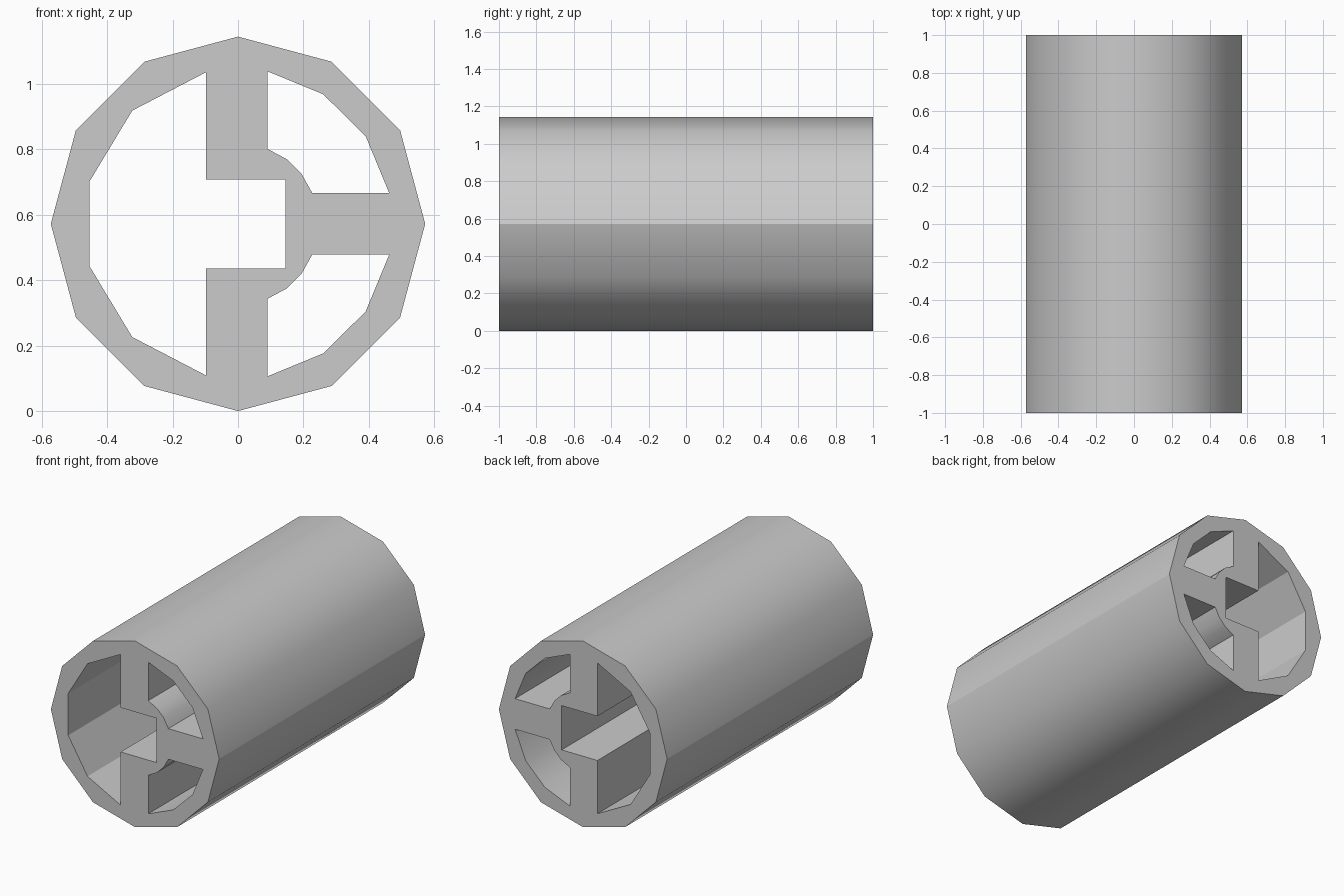
import bpy, bmesh, math

cube = bpy.data.objects.get("Cube")
if cube:
    bpy.data.objects.remove(cube)

R = 0.572        # outer radius, also the height of the axis
HALF = 1.0       # half the length

# Cross-section outlines, measured from the axis
outer = [(R * math.sin(i * math.pi / 6), R * math.cos(i * math.pi / 6)) for i in range(12)]
upper_half = [(-0.454, 0.129), (-0.323, 0.346), (-0.098, 0.463), (-0.098, 0.136), (0.145, 0.136)]
slot = upper_half + [(x, -z) for x, z in reversed(upper_half)]
pocket = [(0.09, 0.466), (0.26, 0.396), (0.39, 0.268), (0.462, 0.094),
          (0.227, 0.094), (0.194, 0.153), (0.15, 0.197), (0.09, 0.229)]
lower_pocket = [(x, -z) for x, z in pocket]

# Filled profile extruded along the length
curve = bpy.data.curves.new("tube_profile", "CURVE")
curve.dimensions = "2D"
curve.fill_mode = "BOTH"
curve.extrude = HALF
for outline in (outer, slot, pocket, lower_pocket):
    spline = curve.splines.new("POLY")
    spline.points.add(len(outline) - 1)
    for point, (x, z) in zip(spline.points, outline):
        point.co = (x, z, 0, 1)
    spline.use_cyclic_u = True

tube = bpy.data.objects.new("slotted_tube", curve)
bpy.context.collection.objects.link(tube)
bpy.ops.object.select_all(action="DESELECT")
tube.select_set(True)
bpy.context.view_layer.objects.active = tube
tube.rotation_euler = (math.pi / 2, 0, 0)
tube.location.z = R
bpy.ops.object.convert(target="MESH")
tube = bpy.context.object
bpy.ops.object.transform_apply(location=True, rotation=True, scale=True)

# Weld the end faces to the walls
bm = bmesh.new()
bm.from_mesh(tube.data)
bmesh.ops.remove_doubles(bm, verts=bm.verts, dist=0.0005)
bmesh.ops.recalc_face_normals(bm, faces=bm.faces)
bm.to_mesh(tube.data)
bm.free()

# Smooth walls with a crease along each side of the shell
bpy.ops.object.shade_smooth_by_angle(angle=math.radians(30.3))
for edge in tube.data.edges:
    ends = [tube.data.vertices[i].co for i in edge.vertices]
    if all(abs(abs(v.x) - R) < 0.002 for v in ends):
        edge.use_edge_sharp = True

grey = bpy.data.materials.new("plain_grey")
grey.use_nodes = True
colour = (0.6, 0.6, 0.6, 1)
grey.diffuse_color = colour
grey.node_tree.nodes["Principled BSDF"].inputs["Base Color"].default_value = colour
tube.data.materials.clear()
tube.data.materials.append(grey)
